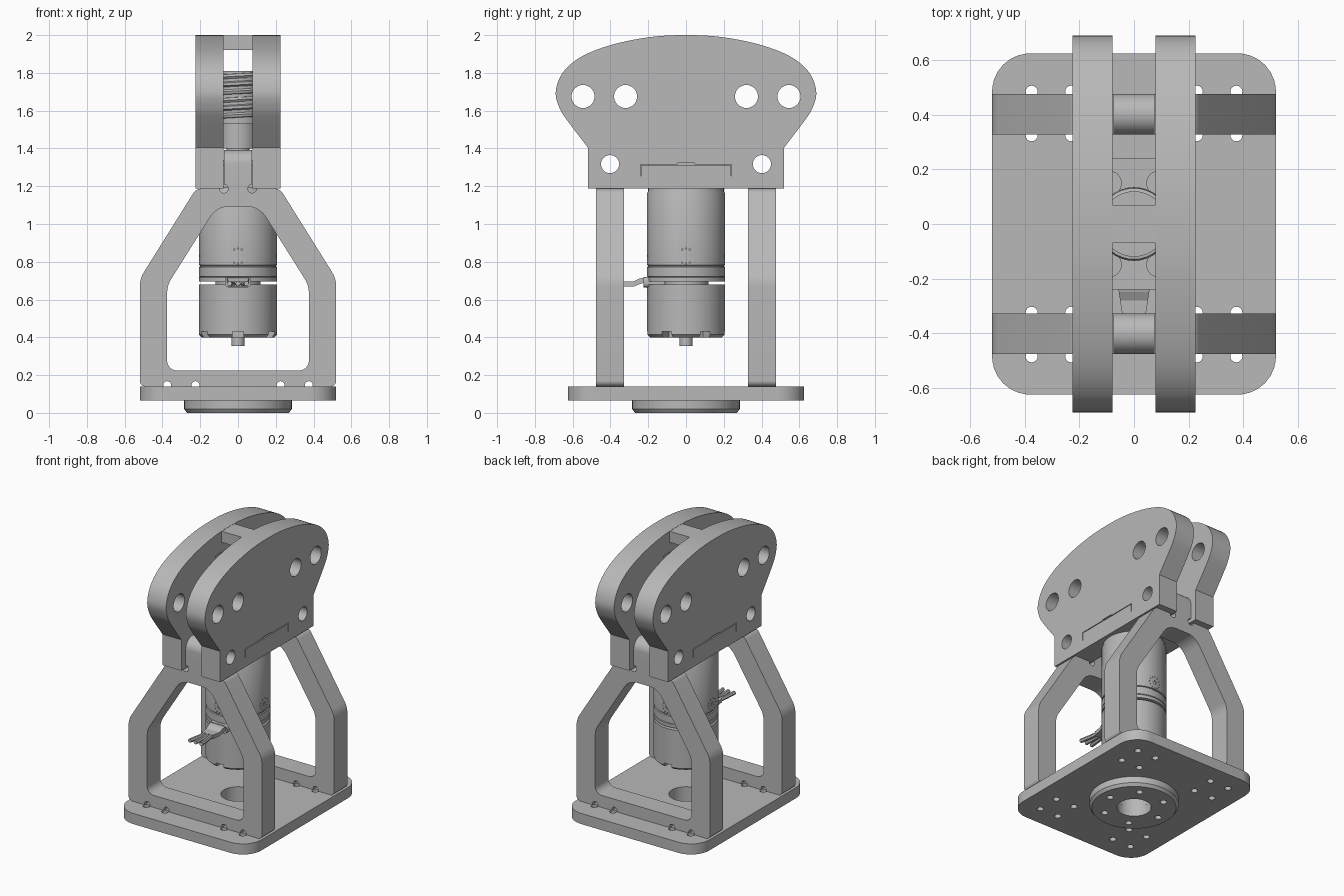
import bpy, bmesh, math
from mathutils import Vector, Matrix

if "Cube" in bpy.data.objects:
    bpy.data.objects.remove(bpy.data.objects["Cube"])

grey = bpy.data.materials.new("machined_grey")
grey.use_nodes = True
grey.diffuse_color = (0.48, 0.48, 0.48, 1)
grey.node_tree.nodes["Principled BSDF"].inputs["Base Color"].default_value = grey.diffuse_color


def finish(name, bm):
    bmesh.ops.remove_doubles(bm, verts=bm.verts, dist=0.00001)
    bmesh.ops.recalc_face_normals(bm, faces=bm.faces)
    mesh = bpy.data.meshes.new(name)
    bm.to_mesh(mesh)
    bm.free()
    mesh.materials.append(grey)
    ob = bpy.data.objects.new(name, mesh)
    bpy.context.collection.objects.link(ob)
    return ob


def activate(ob):
    bpy.ops.object.select_all(action="DESELECT")
    ob.select_set(True)
    bpy.context.view_layer.objects.active = ob


def smooth(ob):
    activate(ob)
    bpy.ops.object.shade_smooth_by_angle(angle=math.radians(30))


def place(axis, u, v, h):
    return {"x": (h, u, v), "y": (u, h, v), "z": (u, v, h)}[axis]


def prism(name, outline, axis, a, b):
    """Extrude a 2D outline along an axis from a to b."""
    bm = bmesh.new()
    face = bm.faces.new([bm.verts.new(place(axis, p[0], p[1], a)) for p in outline])
    new = bmesh.ops.extrude_face_region(bm, geom=[face])["geom"]
    moved = [g for g in new if isinstance(g, bmesh.types.BMVert)]
    bmesh.ops.translate(bm, verts=moved, vec=place(axis, 0, 0, b - a))
    return finish(name, bm)


def lathe(name, profile, segments=64):
    bm = bmesh.new()
    verts = [bm.verts.new((r, 0, z)) for r, z in profile]
    edges = [bm.edges.new(pair) for pair in zip(verts, verts[1:])]
    bmesh.ops.spin(bm, geom=verts + edges, axis=(0, 0, 1), cent=(0, 0, 0),
                   angle=math.tau, steps=segments)
    return finish(name, bm)


def rect(u0, u1, v0, v1):
    return [(u0, v0), (u1, v0), (u1, v1), (u0, v1)]


def circle(u, v, r, n=24):
    return [(u + r * math.cos(math.tau * i / n), v + r * math.sin(math.tau * i / n)) for i in range(n)]


def rounded(corners, steps=8):
    """Polygon of (u, v, radius) corners with true arc fillets."""
    out = []
    for i, (u, v, r) in enumerate(corners):
        p = Vector((u, v))
        if r == 0:
            out.append(p)
            continue
        a = (Vector(corners[i - 1][:2]) - p).normalized()
        b = (Vector(corners[(i + 1) % len(corners)][:2]) - p).normalized()
        half = a.angle(b) / 2
        centre = p + (a + b).normalized() * r / math.sin(half)
        s, e = [(p + d * r / math.tan(half) - centre).normalized() for d in (a, b)]
        out += [centre + s.lerp(e, k / steps).normalized() * r for k in range(steps + 1)]
    return out


def mirrored(half):
    return half + [(-c[0],) + tuple(c[1:]) for c in reversed(half)]


def cut(ob, cutters):
    for c in cutters:
        activate(ob)
        mod = ob.modifiers.new("cut", "BOOLEAN")
        mod.operation = "DIFFERENCE"
        mod.solver = "EXACT"
        mod.object = c
        bpy.ops.object.modifier_apply(modifier=mod.name)
        bpy.data.objects.remove(c)


def join(obs):
    activate(obs[0])
    for o in obs:
        o.select_set(True)
    bpy.ops.object.join()
    return obs[0]


def holes(centres, r, axis, a, b, n=24):
    return join([prism("cutter", circle(u, v, r, n), axis, a, b) for u, v in centres])


SIDES = (-1, 1)

# Base plate with its bolt holes
base = prism("base_plate", rounded(mirrored([(0.52, -0.625, 0.14), (0.52, 0.625, 0.14)])), "z", 0.065, 0.14)
grid = [(sx * x, sy * y) for x in (0.23, 0.375) for y in (0.325, 0.485) for sx in SIDES for sy in SIDES]
cut(base, [holes(grid, 0.022, "z", 0, 0.2, 16), holes([(0, 0)], 0.11, "z", 0, 0.2, 48)])
smooth(base)

# Round boss beneath the plate
boss = lathe("base_boss", [(0.11, 0.07), (0.11, 0), (0.27, 0), (0.285, 0.02), (0.285, 0.07), (0.11, 0.07)])
ring = [(0.2 * math.cos(k * math.tau / 6), 0.2 * math.sin(k * math.tau / 6)) for k in range(6)]
cut(boss, [holes(ring, 0.022, "z", -0.1, 0.2, 16)])
smooth(boss)

# Two upright frames with tongues reaching between the side plates
for s, label in ((-1, "front"), (1, "back")):
    y0, y1 = sorted((s * 0.328, s * 0.476))
    frame = prism(label + "_frame", rounded(mirrored(
        [(0.52, 0.14, 0.03), (0.52, 0.71, 0.14), (0.222, 1.187, 0.05)])), "y", y0, y1)
    window = prism("cutter", rounded(mirrored(
        [(0.375, 0.225, 0.05), (0.375, 0.675, 0.14), (0.112, 1.093, 0.12)])), "y", -1, 1)
    notches = [(sx * x, 0.147) for x in (0.225, 0.375) for sx in SIDES]
    reliefs = [(sx * 0.075, 1.187) for sx in SIDES]
    cut(frame, [window, holes(notches, 0.021, "y", -1, 1, 16), holes(reliefs, 0.023, "y", -1, 1, 16)])
    smooth(frame)
    tongue = prism(label + "_tongue", rounded(
        [(y0, 1.13, 0), (y1, 1.13, 0), (y1, 1.392, 0.073), (y0, 1.392, 0.073)]), "x", -0.075, 0.075)
    cut(tongue, [holes([(s * 0.402, 1.317)], 0.048, "x", -1, 1), holes(reliefs, 0.023, "y", -1, 1, 16)])
    smooth(tongue)

# Curved outline of the side plates
flare = [Vector(p) for p in ((0.52, 1.405), (0.63, 1.55), (0.67, 1.615), (0.69, 1.695), (0.663, 1.785),
                             (0.6, 1.855), (0.5, 1.912), (0.35, 1.96), (0.17, 1.992), (0, 2))]
pts = [2 * flare[0] - flare[1]] + flare + [Vector((-0.17, 1.992))]
side = [(0.52, 1.187)]
for p0, p1, p2, p3 in zip(pts, pts[1:], pts[2:], pts[3:]):
    for k in range(5):
        t = k / 5
        q = p1 + (p2 - p0) * t / 2 + (p0 * 2 - p1 * 5 + p2 * 4 - p3) * t * t / 2 + (p1 * 3 - p0 - p2 * 3 + p3) * t ** 3 / 2
        side.append((q.x, q.y))
plate_outline = side + [(0, 2)] + [(-u, v) for u, v in reversed(side)]

for s, label in ((-1, "right"), (1, "left")):
    x0, x1 = sorted((s * 0.078, s * 0.225))
    plate = prism(label + "_side_plate", plate_outline, "x", x0, x1)
    upper = [(sy * y, 1.675) for y in (0.32, 0.545) for sy in SIDES]
    # Shallow outline of the mount tab on the outer face
    g0, g1 = sorted((s * 0.215, s * 0.3))
    tab = prism("cutter", [(-0.242, 1.255), (-0.242, 1.315), (-0.045, 1.315), (-0.045, 1.322), (0.045, 1.322),
                           (0.045, 1.315), (0.242, 1.315), (0.242, 1.255), (0.237, 1.255), (0.237, 1.31),
                           (-0.237, 1.31), (-0.237, 1.255)], "x", g0, g1)
    cut(plate, [holes(upper, 0.061, "x", -1, 1, 32),
                holes([(-0.402, 1.317), (0.402, 1.317)], 0.048, "x", -1, 1),
                prism("cutter", circle(0, 0, 0.155, 48), "z", 1.3, 1.85), tab])
    smooth(plate)

# Bridge over the worm, and the motor mount between the plates
prism("top_bridge", rect(-0.08, 0.08, -0.07, 0.07), "z", 1.92, 1.998)
prism("motor_mount", rect(-0.08, 0.08, -0.24, 0.24), "z", 1.19, 1.31)
for sx in SIDES:
    for sy in SIDES:
        smooth(prism("mount_bolt", circle(sx * 0.09, sy * 0.15, 0.045), "z", 1.3, 1.34))

# Motor: two cans with a gap, grooves and an end shaft
motor = lathe("motor", [(0, 0.355), (0.035, 0.355), (0.035, 0.4), (0.192, 0.4), (0.207, 0.415), (0.207, 0.68),
                        (0.12, 0.68), (0.12, 0.695), (0.207, 0.695), (0.207, 0.717), (0.202, 0.72), (0.207, 0.723),
                        (0.207, 0.772), (0.2, 0.775), (0.2, 0.78), (0.207, 0.783), (0.207, 1.16), (0.2, 1.175),
                        (0.2, 1.195), (0, 1.195)])
slots = []
for k in range(6):
    slot = prism("cutter", rect(0.13, 0.3, -0.03, 0.03), "z", 0.38, 0.43)
    slot.data.transform(Matrix.Rotation((k + 0.5) * math.tau / 6, 4, "Z"))
    slots.append(slot)
dots = []
for k in range(4):
    marks = [prism("cutter", circle(0, 0.83, 0.014, 12), "y", -0.25, -0.2)]
    marks += [prism("cutter", circle(u, v, 0.004, 6), "y", -0.25, -0.197) for u, v in circle(0, 0.83, 0.04, 12)]
    group = join(marks)
    group.data.transform(Matrix.Rotation(k * math.tau / 4, 4, "Z"))
    dots.append(group)
cut(motor, [join(slots), join(dots)])
smooth(motor)

# Worm: hub, core and helical thread
smooth(lathe("worm_core", [(0, 1.19), (0.06, 1.19), (0.06, 1.4), (0.1, 1.4), (0.1, 1.53), (0.12, 1.53),
                           (0.12, 1.81), (0, 1.81)], 48))


def tube(name, points, radius):
    curve = bpy.data.curves.new(name, "CURVE")
    curve.dimensions = "3D"
    curve.bevel_depth, curve.bevel_resolution, curve.use_fill_caps = radius, 1, True
    spline = curve.splines.new("POLY")
    spline.points.add(len(points) - 1)
    for sp, p in zip(spline.points, points):
        sp.co = (*p, 1)
    curve.materials.append(grey)
    ob = bpy.data.objects.new(name, curve)
    bpy.context.collection.objects.link(ob)
    activate(ob)
    bpy.ops.object.convert(target="MESH")
    smooth(bpy.context.object)


turns, per = 6, 36
tube("worm_thread", [(0.121 * math.cos(math.tau * i / per), 0.121 * math.sin(math.tau * i / per),
                      1.545 + 0.25 * i / (turns * per)) for i in range(turns * per + 1)], 0.014)

# Flat cable leaving the motor, fanning into three wires
prism("cable_socket", rounded([(-0.07, 0.665, 0.02), (0.07, 0.665, 0.02), (0.07, 0.72, 0.02), (-0.07, 0.72, 0.02)]),
      "y", -0.225, -0.11)
cable = prism("flat_cable", [(-0.22, 0.69), (-0.22, 0.717), (-0.25, 0.71), (-0.28, 0.695), (-0.34, 0.695),
                             (-0.34, 0.668), (-0.28, 0.668), (-0.25, 0.68)], "x", -0.06, 0.06)
for v in cable.data.vertices:
    v.co.x *= 1 + 2.5 * (v.co.y + 0.22)
for k in (-1, 0, 1):
    tube("cable_wire", [(k * 0.025, -0.33, 0.682), (k * 0.035, -0.4, 0.682), (k * 0.045, -0.475, 0.685)], 0.014)
